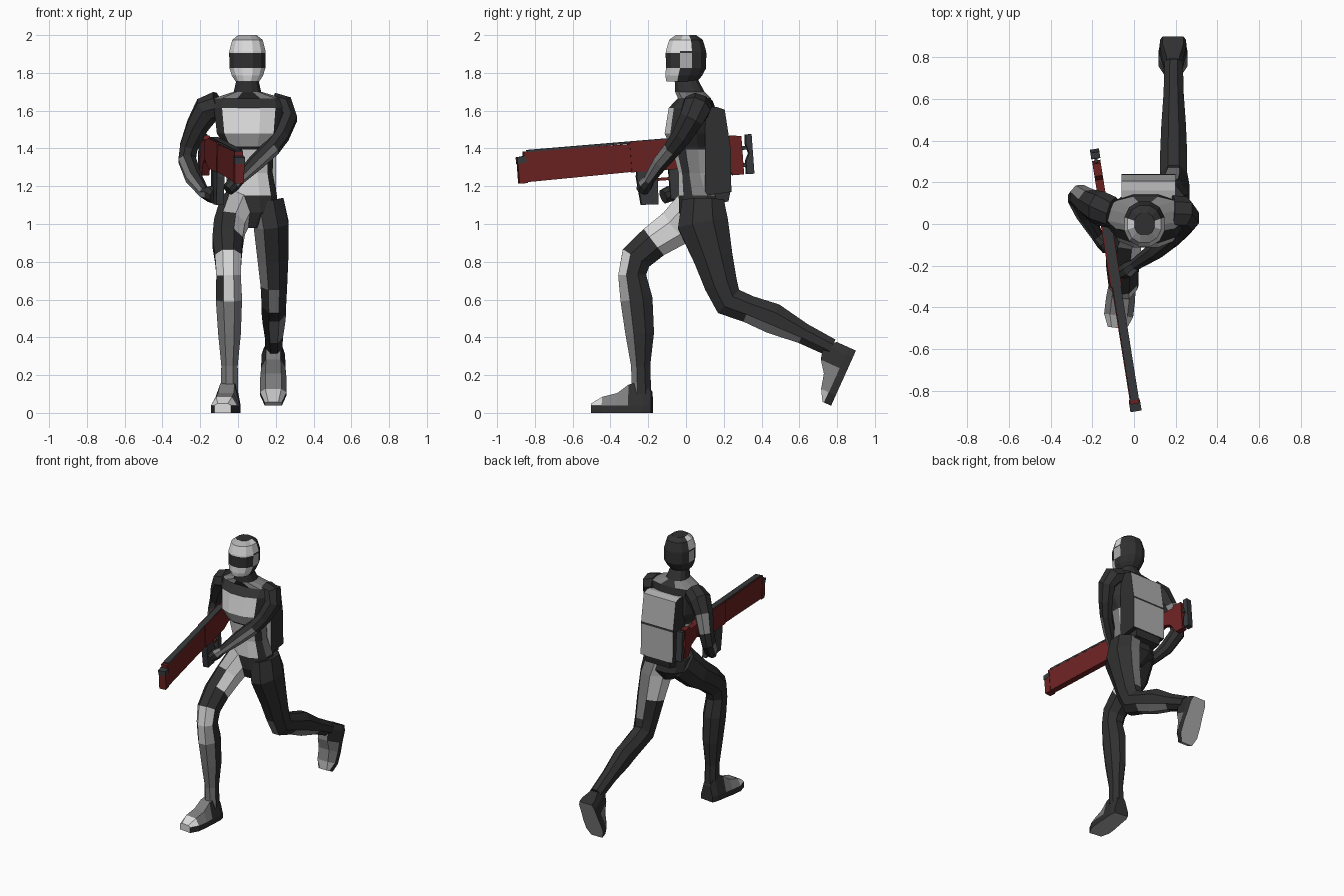
import bpy, bmesh, math
from mathutils import Vector, Matrix

if "Cube" in bpy.data.objects:
    bpy.data.objects.remove(bpy.data.objects["Cube"])

# ---------- colours ----------
COLOURS = [("charcoal", (.03, .03, .03)), ("mid grey", (.21, .21, .21)),
           ("light grey", (.42, .42, .42)), ("off white", (.72, .72, .72)),
           ("dark red", (.15, .016, .016)), ("gunmetal", (.04, .042, .045))]
DARK, MID, LIGHT, WHITE, RED, METAL = range(6)
MATS = []
for label, rgb in COLOURS:
    m = bpy.data.materials.new(label)
    m.diffuse_color = (*rgb, 1)
    m.use_nodes = True
    m.node_tree.nodes["Principled BSDF"].inputs["Base Color"].default_value = m.diffuse_color
    MATS.append(m)


def finish(name, bm, rows, rule):
    """Orient faces, colour them by rule(row, side, normal, centre), make the object."""
    bmesh.ops.recalc_face_normals(bm, faces=bm.faces[:])
    bm.normal_update()
    for f, i, j in rows:
        f.material_index = rule(i, j, f.normal, f.calc_center_median())
    me = bpy.data.meshes.new(name)
    bm.to_mesh(me)
    bm.free()
    for m in MATS:
        me.materials.append(m)
    ob = bpy.data.objects.new(name, me)
    bpy.context.collection.objects.link(ob)
    return ob


def loft(name, rings, rule):
    """Skin a list of point rings and cap the ends."""
    bm = bmesh.new()
    vs = [[bm.verts.new(p) for p in r] for r in rings]
    n, rows = len(vs[0]), []
    for i in range(len(vs) - 1):
        for j in range(n):
            k = (j + 1) % n
            rows.append((bm.faces.new((vs[i][j], vs[i][k], vs[i + 1][k], vs[i + 1][j])), i, j))
    rows.append((bm.faces.new(vs[0]), -1, 0))
    rows.append((bm.faces.new(vs[-1]), len(vs), 0))
    return finish(name, bm, rows, rule)


def tube(name, secs, rule, n=8, flat=False, power=1.0):
    """Limb through sections (x, y, z, half width, half depth); side n/4 is the front."""
    P = [Vector(s[:3]) for s in secs]
    rings = []
    for i, s in enumerate(secs):
        t = (P[min(i + 1, len(P) - 1)] - P[max(i - 1, 0)]).normalized()
        if flat:
            t = Vector((0, 0, -1))
        u = (Vector((1, 0, 0)) - t * t.x).normalized()
        v = t.cross(u)
        ring = []
        for j in range(n):
            a = (j - .5) * 2 * math.pi / n
            c, d = (math.copysign(abs(q) ** power, q) for q in (math.cos(a), math.sin(a)))
            ring.append(P[i] + u * c * s[3] + v * d * s[4])
        rings.append(ring)
    return loft(name, rings, rule)


def prism(name, pts, x0, x1, rule, M=Matrix()):
    """Side profile (along, up) extruded across the width."""
    return loft(name, [[M @ Vector((x, a, b)) for a, b in pts] for x in (x0, x1)], rule)


def plain(c):
    return lambda i, j, n, p: c


# ---------- head ----------
def head_rule(i, j, n, p):
    if p.y > .015 or i < 0:
        return DARK
    if i in (0, 1):
        return LIGHT if n.z > .8 else WHITE
    if i == 3:
        return DARK if n.y < -.1 else LIGHT
    return WHITE if p.y < -.03 else DARK


tube("head", [(.05, 0, 2, .05, .055), (.05, 0, 1.975, .083, .092), (.05, 0, 1.915, .099, .11),
              (.05, 0, 1.905, .1, .111), (.05, 0, 1.825, .098, .11), (.05, -.012, 1.785, .085, .1),
              (.05, -.022, 1.755, .065, .085)],
     lambda i, j, n, p: head_rule(i, j, n, p), n=12, flat=True, power=.92)


# ---------- torso ----------
def torso_rule(i, j, n, p):
    front = j in (2, 3, 4)
    if i == 1:
        return DARK if j == 3 or j == 9 else MID
    if front and i in (3, 6, 7):
        return WHITE
    if front and i == 4:
        return LIGHT
    if i in (6, 7) and j in (0, 6, 11, 7):
        return MID if j in (0, 6) else LIGHT
    return DARK


tube("torso", [(.05, 0, 1.77, .058, .062), (.05, .02, 1.70, .075, .08), (.055, .045, 1.665, .19, .09),
               (.057, .025, 1.615, .19, .12), (.058, .015, 1.48, .175, .132),
               (.06, .025, 1.41, .135, .112), (.06, .03, 1.395, .13, .105),
               (.065, .045, 1.27, .122, .088), (.07, .07, 1.15, .14, .112),
               (.075, .08, 1.06, .14, .12), (.075, .07, .98, .05, .07)],
     torso_rule, n=12, flat=True, power=.85)


# ---------- arms ----------
def arm_rule(outer):
    def rule(i, j, n, p):
        if i == 2 and n.y > .5 and outer:
            return MID
        if i in (4, 5) and n.y < -.1 and n.z < .45:
            return MID
        return MID if i == 6 and n.y < -.5 else DARK
    return rule


tube("right_arm", [(-.1, .055, 1.635, .07, .08), (-.165, .075, 1.605, .075, .085),
                   (-.215, .1, 1.52, .062, .07), (-.26, .135, 1.41, .052, .056),
                   (-.27, .125, 1.34, .05, .055), (-.235, .05, 1.245, .046, .048),
                   (-.18, -.05, 1.165, .03, .032), (-.15, -.085, 1.16, .036, .045),
                   (-.125, -.12, 1.145, .03, .04)], arm_rule(True))
tube("left_arm", [(.18, .06, 1.63, .065, .08), (.235, .055, 1.615, .07, .08),
                  (.262, .03, 1.56, .055, .07), (.225, -.02, 1.47, .05, .058),
                  (.175, -.07, 1.4, .048, .05), (.1, -.13, 1.33, .045, .045),
                  (.005, -.195, 1.235, .03, .03), (-.025, -.215, 1.21, .038, .042),
                  (-.055, -.23, 1.18, .032, .036)], arm_rule(False))


# ---------- legs ----------
def right_leg_rule(i, j, n, p):
    if i <= 1:
        if n.x > .4:
            return WHITE
        return LIGHT if i == 0 and n.y < -.3 and n.x > -.4 else DARK
    if i in (2, 3, 4):
        if j == 2 and i > 2 or i == 3 and j in (1, 3):
            return WHITE
        return LIGHT if j == 1 and i == 4 else DARK
    return MID if j in (1, 2, 3) and n.y < -.4 and i < 8 else DARK


def left_leg_rule(i, j, n, p):
    if i <= 1:
        if j in (4, 5):
            return WHITE
        return MID if j in (3, 6) else DARK
    if i == 2:
        return MID if j in (3, 6) else DARK
    if i in (3, 4):
        return MID if j == 2 and i == 3 else DARK
    return MID if j in (1, 2) and i < 7 else DARK


tube("right_leg", [(.0, .06, 1.1, .1, .12), (-.045, -.05, .985, .09, .11), (-.055, -.17, .905, .087, .095),
                   (-.052, -.265, .82, .076, .09), (-.05, -.285, .73, .07, .08),
                   (-.048, -.262, .6, .075, .092), (-.045, -.245, .42, .065, .082),
                   (-.045, -.24, .25, .047, .055), (-.045, -.235, .1, .05, .055)], right_leg_rule)
tube("left_leg", [(.15, .09, 1.12, .1, .12), (.175, .09, 1.0, .1, .145), (.185, .145, .82, .088, .112),
                  (.19, .185, .68, .076, .095), (.19, .225, .59, .07, .09),
                  (.19, .33, .55, .07, .078), (.19, .46, .5, .064, .088),
                  (.19, .62, .42, .052, .06), (.19, .77, .345, .048, .052)], left_leg_rule)


# ---------- feet ----------
def foot(name, origin, forward, up):
    f, u = Vector(forward).normalized(), Vector(up).normalized()
    s = f.cross(u)
    rings = []
    for d, w, h in [(-.06, .05, .11), (-.02, .062, .17), (.06, .065, .15),
                    (.12, .07, .105), (.2, .07, .085), (.26, .045, .05)]:
        rings.append([Vector(origin) + f * d + s * a * w + u * b for a, b in
                      ((-1, 0), (-1, .04), (-.6, h), (.6, h), (1, .04), (1, 0))])

    def rule(i, j, n, p):
        if n.dot(u) < -.9:
            return LIGHT
        if j in (1, 2, 3) and 0 < i < 5:
            return WHITE if i == 4 else (MID if i > 1 or j == 2 else DARK)
        return WHITE if i > 5 else DARK
    loft(name, rings, rule)


foot("right_foot", (-.05, -.24, 0), (-.12, -1, 0), (0, 0, 1))
foot("left_foot", (.187, .875, .275), (0, -.41, -.91), (0, -.91, .41))

# ---------- backpack ----------
prism("backpack", [(.1, 1.615), (.16, 1.62), (.205, 1.605), (.235, 1.41), (.237, 1.395), (.24, 1.17), (.1, 1.15)],
      -.06, .2, lambda i, j, n, p: DARK if abs(n.x) > .5 or j in (3, 5) else LIGHT)
prism("belt_pouch", [(.12, 1.2), (.235, 1.17), (.225, 1.12), (.12, 1.1)], -.03, .17, plain(DARK))

# ---------- rifle: local axes are side, forward, up ----------
fwd = Vector((.159, -1, -.075)).normalized()
side = fwd.cross(Vector((0, 0, 1))).normalized()
up = side.cross(fwd)
G = Matrix((side, fwd, up)).transposed().to_4x4()
G.translation = (-.133, 0, 1.37)
prism("rifle_barrel", [(.28, -.072), (.28, .075), (.87, .078), (.87, -.085)], -.022, .022, plain(RED), G)
prism("rifle_receiver", [(-.12, -.03), (-.12, .06), (0, .085), (.3, .085), (.3, -.075), (.02, -.075)],
      -.027, .027, plain(RED), G)
prism("rifle_stock", [(-.3, -.13), (-.3, .075), (-.24, .08), (-.22, .06), (-.1, .06), (-.1, -.02),
                      (-.2, -.06), (-.24, -.13)], -.02, .02, plain(RED), G)
prism("rifle_muzzle", [(.86, -.09), (.86, .045), (.905, .045), (.905, -.09)], -.025, .025, plain(RED), G)
prism("rifle_muzzle_cap", [(.86, .02), (.86, .055), (.908, .05), (.908, .015)], -.027, .027, plain(METAL), G)
prism("rifle_top_rail", [(.0, .08), (.0, .092), (.85, .085), (.85, .073)], -.023, .018, plain(METAL), G)
prism("butt_pad", [(-.355, -.13), (-.355, .08), (-.325, .08), (-.32, .03), (-.335, -.02), (-.315, -.06),
                   (-.315, -.13)], -.022, .022, plain(METAL), G)
for k, h in enumerate((.0, -.09)):
    prism("butt_rod_%d" % (k + 1), [(-.33, h), (-.33, h + .02), (-.29, h + .02), (-.29, h)],
          -.008, .008, plain(METAL), G)
prism("magazine", [(.17, -.255), (.16, -.07), (.27, -.07), (.275, -.1), (.26, -.25)], -.02, .02, plain(METAL), G)
prism("pistol_grip", [(.05, -.24), (.05, -.06), (.1, -.06), (.1, -.23)], -.017, .017, plain(METAL), G)
prism("trigger_guard", [(.1, -.13), (.1, -.115), (.17, -.115), (.17, -.13)], -.01, .01, plain(RED), G)
